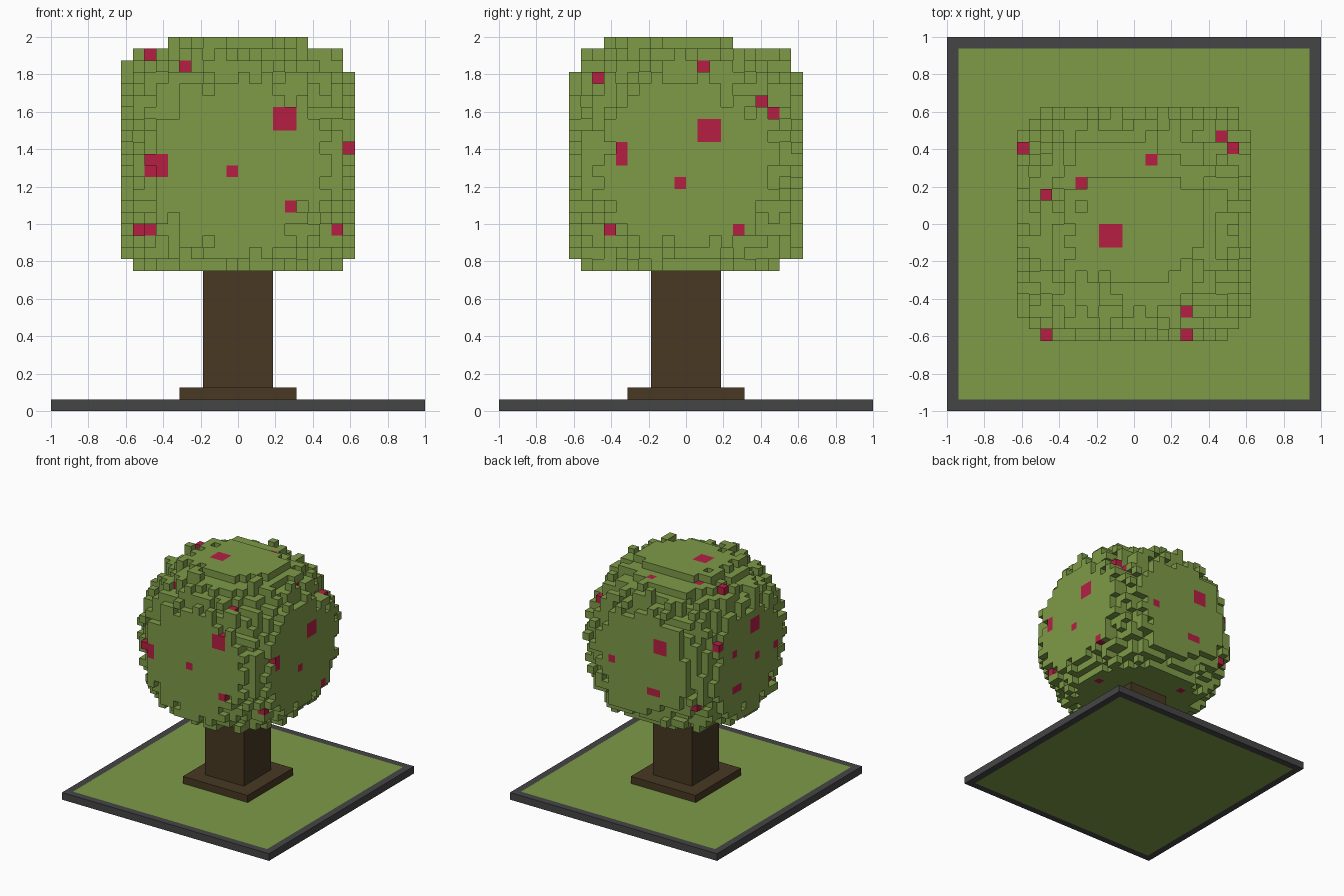
import bpy, bmesh, random
from mathutils import Vector

if "Cube" in bpy.data.objects:
    bpy.data.objects.remove(bpy.data.objects["Cube"])

random.seed(7)
V = 0.0625  # voxel size: the model is 32 voxels wide


def material(name, r, g, b):
    def lin(c):
        c /= 255
        return c / 12.92 if c <= 0.04045 else ((c + 0.055) / 1.055) ** 2.4
    m = bpy.data.materials.new(name)
    m.diffuse_color = (lin(r), lin(g), lin(b), 1)
    m.use_nodes = True
    m.node_tree.nodes["Principled BSDF"].inputs["Base Color"].default_value = m.diffuse_color
    return m


GREEN = material("leaf green", 126, 155, 72)
RED = material("blossom red", 181, 31, 68)
BROWN = material("bark brown", 72, 57, 35)
GREY = material("dark grey", 69, 69, 70)


def add_object(name, bm, mats):
    me = bpy.data.meshes.new(name)
    bm.to_mesh(me)
    bm.free()
    for m in mats:
        me.materials.append(m)
    ob = bpy.data.objects.new(name, me)
    bpy.context.collection.objects.link(ob)
    return ob


def box(name, lo, hi, mat):
    """Box between two corners given in voxels."""
    bm = bmesh.new()
    bmesh.ops.create_cube(bm, size=1)
    lo, hi = Vector(lo) * V, Vector(hi) * V
    for v in bm.verts:
        v.co = Vector([lo[i] + (v.co[i] + 0.5) * (hi[i] - lo[i]) for i in range(3)])
    return add_object(name, bm, [mat])


# Ground plate: lawn with a one-voxel rim
box("lawn", (-15, -15, 0), (15, 15, 1), GREEN)
box("rim_front", (-16, -16, 0), (16, -15, 1), GREY)
box("rim_back", (-16, 15, 0), (16, 16, 1), GREY)
box("rim_left", (-16, -15, 0), (-15, 15, 1), GREY)
box("rim_right", (15, -15, 0), (16, 15, 1), GREY)

# Trunk and its foot
box("trunk_foot", (-5, -5, 1), (5, 5, 2), BROWN)
box("trunk", (-3, -3, 2), (3, 3, 12), BROWN)

# Crown: a voxel ball cut off by a cube, with a ragged outer shell
cells = {}
for x in range(-10, 10):
    for y in range(-10, 10):
        for z in range(12, 32):
            r = Vector((x + 0.5, y + 0.5, z + 0.5 - 21)).length
            keep = r < 11.4 or random.random() < (13.0 - r) / 1.7
            if z == 31 and not (-6 <= x < 6 and -7 <= y < 4):
                keep = False
            if z == 12 and not (-9 <= x < 9 and -9 <= y < 8):
                keep = False
            if keep:
                cells[x, y, z] = 0


def blossom(axis, sign, a, b, w=1, h=1):
    """Turn the first voxels met when looking along an axis red (a, b in voxels)."""
    for i in range(a, a + w):
        for j in range(b, b + h):
            for d in range(31, -17, -1):
                k = d if sign > 0 else (-1 - d if axis < 2 else 31 - d)
                c = [i, j]
                c.insert(axis, k)
                if tuple(c) in cells:
                    cells[tuple(c)] = 1
                    break


# Blossoms by side: (a, b, width, height)
sides = {
    (1, -1): [(-5, 29), (3, 24, 2, 2), (-8, 20, 2, 2), (-1, 20), (4, 17), (-9, 15, 2, 1)],
    (0, 1): [(-8, 28), (1, 29), (6, 26), (7, 25), (1, 23, 2, 2), (-6, 21, 1, 2),
             (-1, 19), (-7, 15), (4, 15)],
    (1, 1): [(-4, 23, 2, 2), (4, 20), (-3, 17, 2, 1), (-8, 16)],
    (0, -1): [(-2, 24, 2, 2), (3, 22), (-2, 20), (-6, 20), (2, 17, 2, 1), (6, 24)],
    (2, 1): [(-3, -2, 2, 2), (1, 5), (-5, 3), (-8, 2)],
    (2, -1): [(6, 0), (-4, 5)],
}
for (axis, sign), spots in sides.items():
    for spot in spots:
        blossom(axis, sign, *spot)

# Skin the crown: one square for every exposed voxel side
bm = bmesh.new()
points = {}


def point(p):
    if p not in points:
        points[p] = bm.verts.new(Vector(p) * V)
    return points[p]


for c, colour in cells.items():
    for axis in range(3):
        for s in (0, 1):
            n = list(c)
            n[axis] += 2 * s - 1
            if tuple(n) in cells:
                continue
            u, w = (axis + 1) % 3, (axis + 2) % 3
            quad = []
            for du, dw in ((0, 0), (1, 0), (1, 1), (0, 1)):
                p = list(c)
                p[axis] += s
                p[u] += du
                p[w] += dw
                quad.append(point(tuple(p)))
            f = bm.faces.new(quad if s else quad[::-1])
            f.material_index = colour
add_object("crown", bm, [GREEN, RED])
